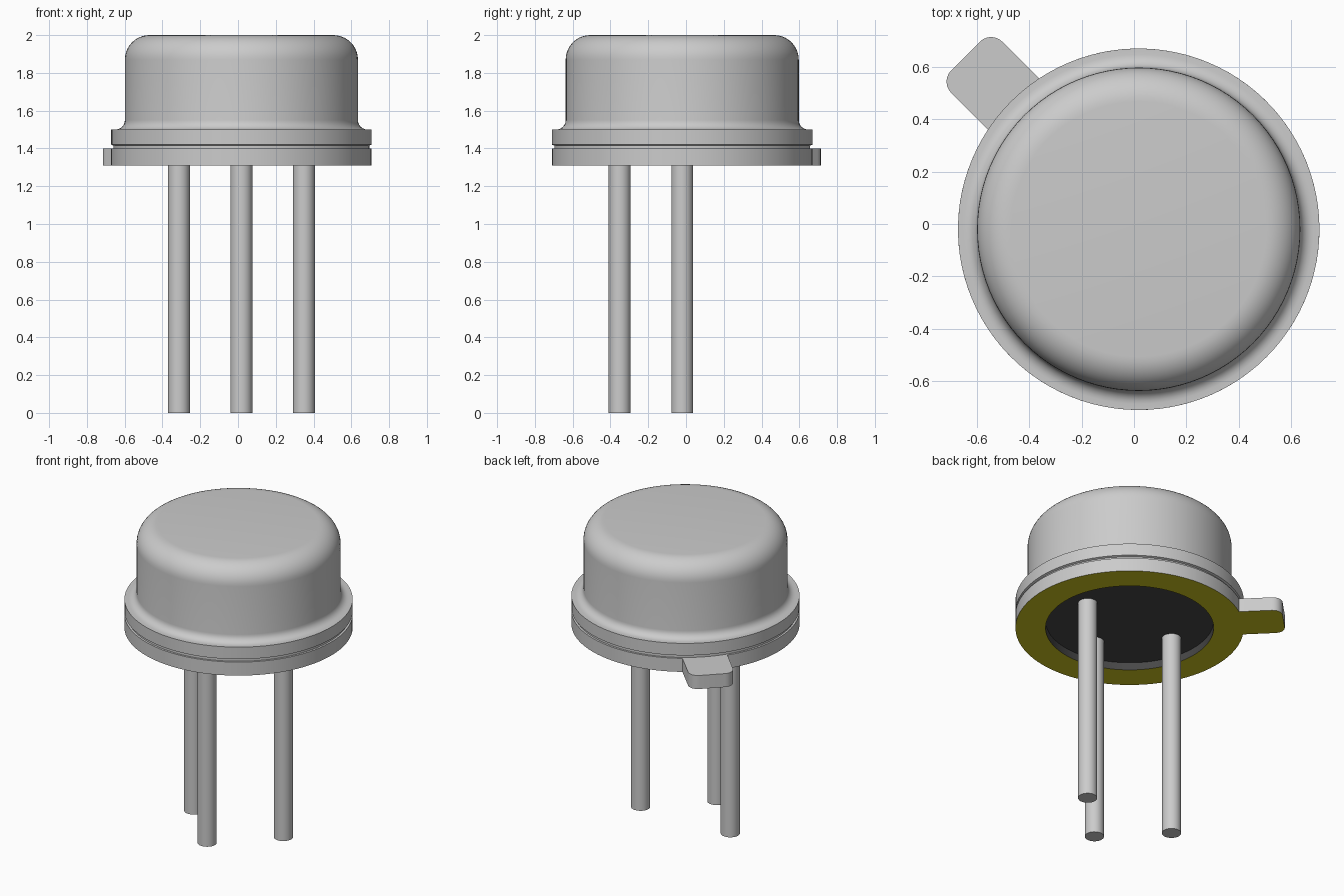
import bpy, bmesh, math
from mathutils import Matrix, Vector

if "Cube" in bpy.data.objects:
    bpy.data.objects.remove(bpy.data.objects["Cube"])

CENTRE = Vector((0.018, -0.02, 0))
RIM, HOLE = 0.69, 0.508
BOTTOM, BASE_TOP, FILL = 1.31, 1.40, 1.36
SEG = 96


def material(name, colour):
    m = bpy.data.materials.new(name)
    m.use_nodes = True
    m.diffuse_color = (*colour, 1)
    m.node_tree.nodes["Principled BSDF"].inputs["Base Color"].default_value = (*colour, 1)
    return m


METAL = material("grey metal", (0.6, 0.6, 0.6))
GOLD = material("olive gold", (0.62, 0.56, 0.015))
DARK = material("dark filler", (0.065, 0.065, 0.065))


def finish(name, bm, mats):
    bmesh.ops.recalc_face_normals(bm, faces=bm.faces)
    mesh = bpy.data.meshes.new(name)
    bm.to_mesh(mesh)
    bm.free()
    for m in mats:
        mesh.materials.append(m)
    ob = bpy.data.objects.new(name, mesh)
    ob.location = CENTRE
    bpy.context.collection.objects.link(ob)
    bpy.ops.object.select_all(action="DESELECT")
    ob.select_set(True)
    bpy.context.view_layer.objects.active = ob
    bpy.ops.object.shade_smooth_by_angle(angle=math.radians(35))
    return ob


def arc(cx, cy, r, start, end, n):
    """Points on a circular arc, angles in degrees."""
    angles = [math.radians(start + (end - start) * i / n) for i in range(n + 1)]
    return [(cx + r * math.cos(a), cy + r * math.sin(a)) for a in angles]


def cylinder(name, x, y, r, low, high, mat, seg):
    bm = bmesh.new()
    bmesh.ops.create_cone(bm, cap_ends=True, segments=seg, radius1=r, radius2=r, depth=high - low,
                          matrix=Matrix.Translation((x, y, (low + high) / 2)))
    return finish(name, bm, [mat])


# Can: rounded lid, straight wall, flared foot, flange and weld groove
profile = [(0, 2)]
profile += arc(0.487, 1.87, 0.13, 90, 0, 10)
profile += arc(0.667, 1.55, 0.05, 180, 270, 6)
profile += [(RIM, 1.5), (RIM, 1.42), (0.677, 1.415), (0.677, BASE_TOP), (0, BASE_TOP)]
bm = bmesh.new()
verts = [bm.verts.new((r, 0, z)) for r, z in profile]
edges = [bm.edges.new(pair) for pair in zip(verts, verts[1:])]
bmesh.ops.spin(bm, geom=verts + edges, cent=(0, 0, 0), axis=(0, 0, 1),
               angle=math.tau, steps=SEG, use_duplicate=False)
bmesh.ops.remove_doubles(bm, verts=bm.verts, dist=1e-4)
finish("can", bm, [METAL])

# Base plate: ring with a rounded tab, drawn along +x and turned to the back right
half, length, corner = 0.138, 0.935, 0.06
a = math.degrees(math.asin(half / RIM))
outer = arc(0, 0, RIM, a, 360 - a, SEG)
outer += arc(length - corner, -half + corner, corner, -90, 0, 6)
outer += arc(length - corner, half - corner, corner, 0, 90, 6)
inner = arc(0, 0, HOLE, 0, 360, SEG)[:-1]
bm = bmesh.new()
edges = []
for loop in (outer, inner):
    vs = [bm.verts.new((x, y, BOTTOM)) for x, y in loop]
    edges += [bm.edges.new((v, vs[i - 1])) for i, v in enumerate(vs)]
bmesh.ops.triangle_fill(bm, edges=edges, use_beauty=True, use_dissolve=False, normal=(0, 0, 1))
extruded = bmesh.ops.extrude_face_region(bm, geom=bm.faces[:], use_keep_orig=True)["geom"]
bmesh.ops.translate(bm, vec=(0, 0, BASE_TOP - BOTTOM),
                    verts=[g for g in extruded if isinstance(g, bmesh.types.BMVert)])
bmesh.ops.rotate(bm, verts=bm.verts, matrix=Matrix.Rotation(math.radians(135), 3, "Z"))
bmesh.ops.recalc_face_normals(bm, faces=bm.faces)
for f in bm.faces:
    if f.normal.z < -0.5:
        f.material_index = 1      # plated underside
    elif abs(f.normal.z) < 0.5 and f.calc_center_median().xy.length < HOLE + 0.01:
        f.material_index = 2      # wall of the recess
finish("base_plate", bm, [METAL, GOLD, DARK])

# Recessed filler closing the underside
cylinder("filler_disc", 0, 0, HOLE, FILL, BASE_TOP, DARK, SEG)

# Three leads
for name, x, y in (("right_lead", -0.331, 0), ("left_lead", 0.331, 0), ("front_lead", 0, -0.331)):
    cylinder(name, x, y, 0.058, 0, FILL + 0.01, METAL, 32)
